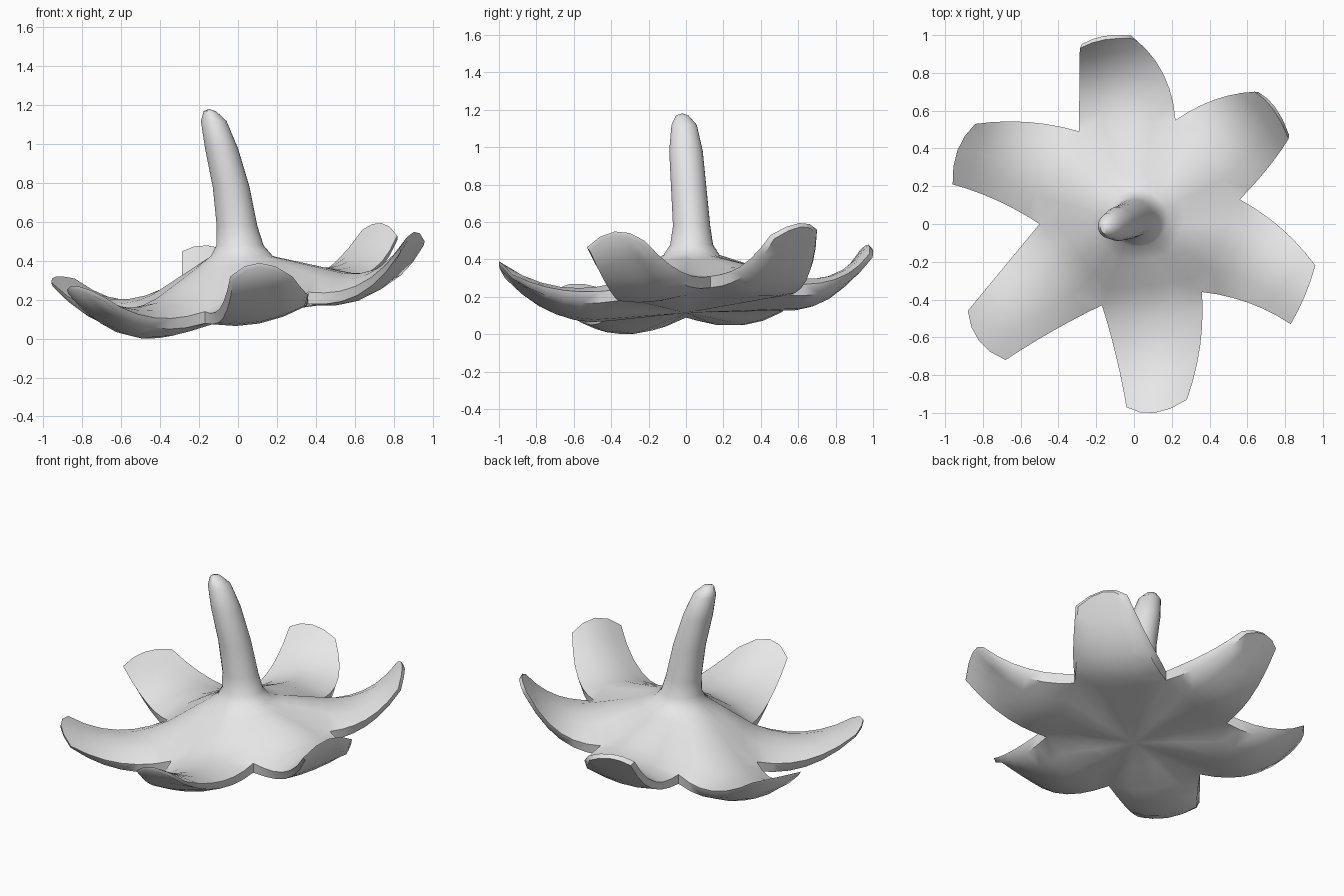
import bpy, bmesh, math
from mathutils import Vector as V

if "Cube" in bpy.data.objects:
    bpy.data.objects.remove(bpy.data.objects["Cube"])

COLS, ROWS, HUB = 4, 6, 4

# Each sepal: start notch, start tip corner, tip middle, end tip corner,
# bulge of both edges, sag, belly depth, inward lean of the tip
SEPALS = [
    ((-.29, .49, .20), (-.29, .95, .45), (-.16, .995, .48), (0, 1.0, .43), .0, .05, .03, .04, .02),
    ((.22, .55, .27), (.65, .71, .56), (.75, .615, .595), (.83, .46, .53), .03, .01, -.04, .035, .015),
    ((.56, .13, .31), (.96, -.22, .50), (.905, -.38, .55), (.83, -.53, .465), .03, -.03, .05, .035, 0),
    ((.36, -.36, .24), (.28, -.93, .32), (.11, -1.0, .39), (-.04, -.97, .32), .03, -.01, .08, .045, 0),
    ((-.17, -.43, .14), (-.68, -.72, .21), (-.82, -.62, .27), (-.88, -.46, .25), -.01, .0, .18, .06, 0),
    ((-.50, .0, .15), (-.96, .21, .29), (-.935, .39, .32), (-.84, .53, .31), -.02, .03, .14, .05, 0),
]
# Stem rings: centre x, y, z, radius x, radius y
STEM = [(.02, .03, .425, .16, .15), (.01, .03, .48, .122, .115),
        (-.005, .03, .58, .105, .10), (-.035, .015, .78, .095, .095),
        (-.085, .0, .98, .085, .09), (-.125, -.01, 1.12, .066, .068),
        (-.145, -.02, 1.17, .032, .034)]
UNDER_CENTRE = V((0, 0, .115))

bm = bmesh.new()


def face(*points):
    """Make a polygon, skipping points that coincide."""
    keep = [p for i, p in enumerate(points) if (p - points[i - 1]).length > 1e-5]
    if len(keep) > 2:
        bm.faces.new([bm.verts.new(p) for p in keep])


def strip(a, b):
    for i in range(len(a) - 1):
        face(a[i], a[i + 1], b[i + 1], b[i])


def edge_point(root, tip, bulge, sag, t):
    """Point on a sepal's edge: bowed sideways, curling up to the tip."""
    d = (tip - root).to_2d().normalized()
    p = root.lerp(tip, t)
    bow = bulge * 4 * t * (1 - t)
    z = root.z + (tip.z - root.z) * t ** 2.4 - sag * t * (1 - t)
    return V((p.x - d.y * bow, p.y + d.x * bow, z))


roots_top, roots_under = [], []
for i, (notch, c0, mid, c1, b0, b1, sag, belly, lean) in enumerate(SEPALS):
    n0, n1 = V(notch), V(SEPALS[(i + 1) % 6][0])
    c0, mid, c1 = V(c0), V(mid), V(c1)
    inward = -mid.to_2d().normalized().to_3d()
    tops, unders = [], []
    for r in range(ROWS + 1):
        t = r / ROWS
        a = edge_point(n0, c0, b0, sag, t)
        b = edge_point(n1, c1, -b1, sag, t)
        tip_bow = (mid - (c0 + c1) / 2) * t * t
        tuck = .05 * (1 - (1 - t) ** 3)      # underside is narrower than the top
        thick = .06 - .04 * t * t
        top, under = [], []
        for c in range(COLS + 1):
            s = c / COLS
            hump = 4 * s * (1 - s)
            p = a.lerp(b, s) + tip_bow * hump
            top.append(p + inward * lean * t ** 3 + V((0, 0, .08 * hump * (1 - t) ** 1.2)))
            q = a.lerp(b, tuck + s * (1 - 2 * tuck)) + tip_bow * hump
            under.append(q - V((0, 0, thick + belly * hump * (1 - t ** 4))))
        tops.append(top)
        unders.append(under)
    # Upper skin, under skin and rim
    for r in range(ROWS):
        strip(tops[r], tops[r + 1])
        strip(unders[r], unders[r + 1])
    for c in (0, COLS):
        strip([row[c] for row in tops], [row[c] for row in unders])
    strip(tops[-1], unders[-1])
    roots_top += tops[0][:-1]
    roots_under += unders[0][:-1]

# Stem rings, one point for each border point of the hub
count = len(roots_top)
angles = [math.radians(125) - math.tau * i / count for i in range(count)]
rings = [[V((x + rx * math.cos(a), y + ry * math.sin(a), z)) for a in angles]
         for x, y, z, rx, ry in STEM]

# Hub dome rises from the sepal roots to the stem
hub = [[p.lerp(q, k / HUB) for p, q in zip(roots_top, rings[0])] for k in range(HUB)]
layers = hub + rings
for a, b in zip(layers, layers[1:]):
    strip(a + a[:1], b + b[:1])

# Stem tip and hub underside
tip = V((-.148, -.02, 1.182))
half = [p.lerp(UNDER_CENTRE, .5) for p in roots_under]
strip(roots_under + roots_under[:1], half + half[:1])
for i in range(count):
    face(rings[-1][i - 1], rings[-1][i], tip)
    face(half[i - 1], half[i], UNDER_CENTRE)

bmesh.ops.remove_doubles(bm, verts=bm.verts, dist=1e-4)
bmesh.ops.recalc_face_normals(bm, faces=bm.faces)

# Stand on the ground
low = min(v.co.z for v in bm.verts)
for v in bm.verts:
    v.co.z -= low

mesh = bpy.data.meshes.new("stem_and_sepals")
bm.to_mesh(mesh)
bm.free()
obj = bpy.data.objects.new("stem_and_sepals", mesh)
bpy.context.collection.objects.link(obj)

mat = bpy.data.materials.new("light_grey")
mat.diffuse_color = (.8, .8, .8, 1)
mat.use_nodes = True
mat.node_tree.nodes["Principled BSDF"].inputs["Base Color"].default_value = mat.diffuse_color
mesh.materials.append(mat)

bpy.context.view_layer.objects.active = obj
obj.select_set(True)
bpy.ops.object.shade_smooth_by_angle(angle=math.radians(50))
